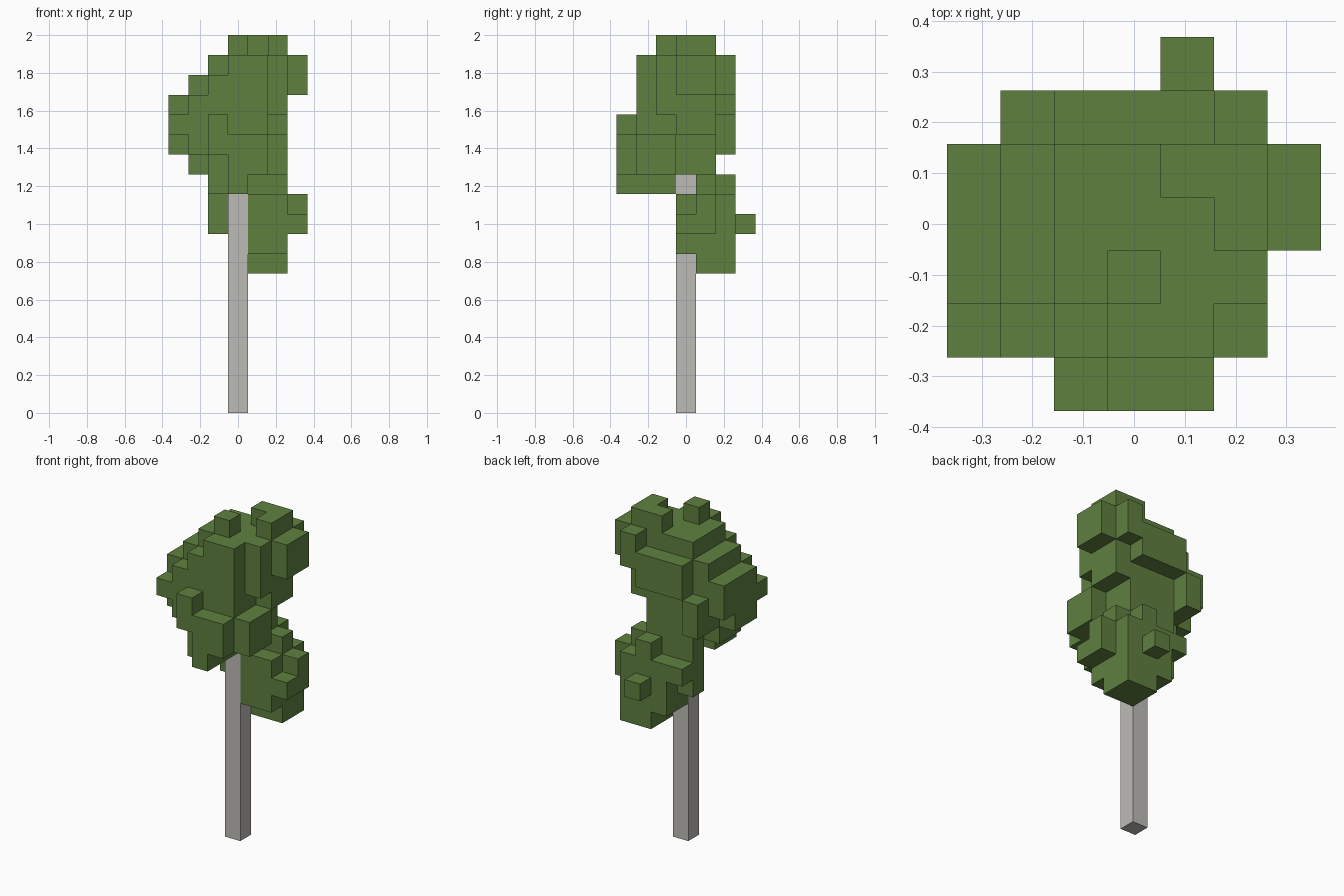
import bpy
import bmesh
from mathutils import Vector

cube = bpy.data.objects.get("Cube")
if cube:
    bpy.data.objects.remove(cube, do_unlink=True)

UNIT = 2 / 19  # block size


def make_material(name, colour):
    material = bpy.data.materials.new(name)
    material.use_nodes = True
    material.diffuse_color = colour
    shader = next(n for n in material.node_tree.nodes if n.type == 'BSDF_PRINCIPLED')
    shader.inputs["Base Color"].default_value = colour
    shader.inputs["Roughness"].default_value = 1
    return material


def fill(boxes):
    """Grid cells covered by inclusive ranges: x, x, y, y, z, z."""
    return {(x, y, z)
            for xa, xb, ya, yb, za, zb in boxes
            for x in range(xa, xb + 1)
            for y in range(ya, yb + 1)
            for z in range(za, zb + 1)}


def build(name, cells, solid, material):
    """Skin the cells, leaving out faces that touch another solid cell."""
    bm = bmesh.new()
    for cell in sorted(cells):
        centre = Vector(cell) + Vector((0, 0, 0.5))
        for axis in range(3):
            for sign in (-1, 1):
                normal = Vector((0, 0, 0))
                normal[axis] = sign
                neighbour = tuple(int(c + n) for c, n in zip(cell, normal))
                if neighbour in solid:
                    continue
                side = Vector((0, 0, 0))
                side[(axis + 1) % 3] = 0.5
                up = normal.cross(side)
                middle = centre + normal / 2
                corners = (-side - up, side - up, side + up, -side + up)
                bm.faces.new([bm.verts.new((middle + c) * UNIT) for c in corners])
    # Merge the block faces into clean flat faces
    bmesh.ops.remove_doubles(bm, verts=bm.verts[:], dist=UNIT / 100)
    bmesh.ops.dissolve_limit(bm, angle_limit=0.01, verts=bm.verts[:], edges=bm.edges[:])
    mesh = bpy.data.meshes.new(name)
    bm.to_mesh(mesh)
    bm.free()
    mesh.materials.append(material)
    obj = bpy.data.objects.new(name, mesh)
    bpy.context.collection.objects.link(obj)
    return obj


# Crown: core with stepped right side
crown_core = [
    (-1, 1, -1, 1, 12, 17),
    (-2, -2, -1, 1, 13, 16),
    (-2, -2, -1, 0, 12, 12),
    (-3, -3, -1, 1, 14, 15),
    (-3, -3, -1, 0, 13, 13),
    (-1, 0, -2, -1, 11, 11),
]
# Crown: front steps and clumps
crown_front = [
    (-3, -2, -2, -2, 14, 14),
    (-2, -2, -2, -2, 13, 15),
    (-1, -1, -2, -2, 12, 16),
    (0, 1, -2, -2, 12, 17),
    (2, 2, -2, -1, 12, 13),
    (-1, -1, -3, -3, 13, 14),
    (0, 1, -3, -3, 12, 13),
    (0, 0, -3, -3, 11, 11),
]
# Crown: left side, top knobs and back ledge
crown_outer = [
    (2, 2, -1, -1, 15, 17),
    (2, 2, 0, 1, 14, 18),
    (1, 1, 1, 1, 18, 18),
    (0, 0, -1, -1, 18, 18),
    (3, 3, 0, 1, 16, 17),
    (2, 2, 2, 2, 16, 17),
    (-1, 1, 2, 2, 15, 16),
    (-2, -2, 2, 2, 13, 14),
]
# Lower clump behind and beside the trunk
lower_clump = [
    (1, 2, 1, 2, 7, 10),
    (1, 2, 0, 0, 8, 10),
    (0, 0, 1, 2, 8, 9),
    (-1, 0, 1, 1, 9, 11),
    (-1, 0, 2, 2, 10, 10),
    (1, 2, 1, 1, 11, 11),
    (1, 1, 2, 2, 11, 11),
    (1, 1, 3, 3, 9, 9),
    (3, 3, 0, 1, 9, 9),
    (3, 3, 1, 1, 10, 10),
]

leaf_green = make_material("leaf_green", (0.115, 0.216, 0.051, 1))
pale_bark = make_material("pale_bark", (0.51, 0.50, 0.47, 1))

crown_cells = fill(crown_core + crown_front + crown_outer)
lower_cells = fill(lower_clump)
trunk_cells = fill([(0, 0, 0, 0, 0, 11)])
solid = crown_cells | lower_cells | trunk_cells

build("crown_leaves", crown_cells, solid, leaf_green)
build("lower_leaves", lower_cells, solid, leaf_green)
build("trunk", trunk_cells, solid, pale_bark)
